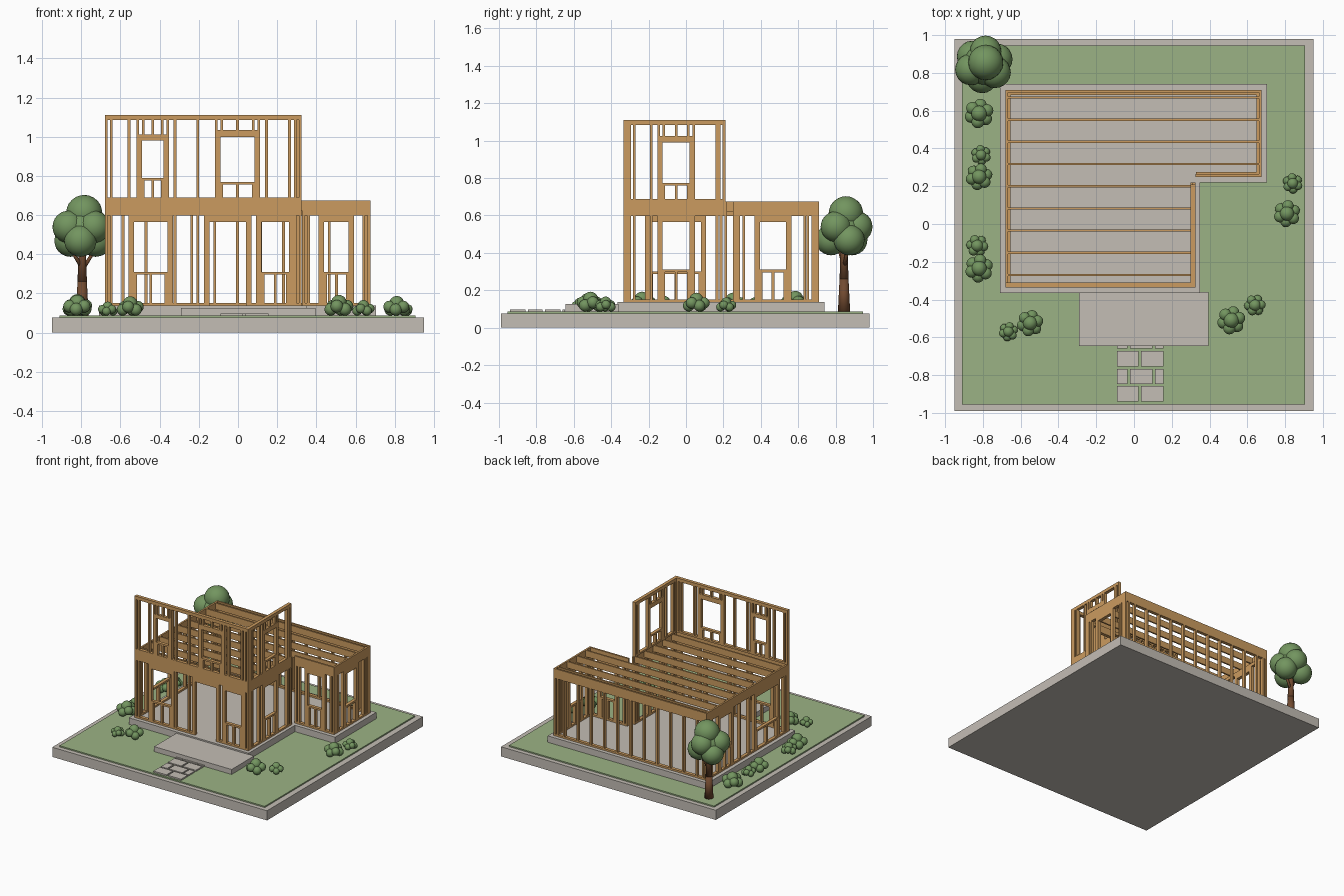
import bpy, bmesh, math, random
from mathutils import Vector, Matrix

if "Cube" in bpy.data.objects:
    bpy.data.objects.remove(bpy.data.objects["Cube"])

random.seed(4)


def material(name, rgb):
    m = bpy.data.materials.new(name)
    m.diffuse_color = (*rgb, 1)
    m.use_nodes = True
    m.node_tree.nodes["Principled BSDF"].inputs["Base Color"].default_value = m.diffuse_color
    return m


CONCRETE = material("concrete", (0.55, 0.51, 0.46))
GRASS = material("grass", (0.33, 0.45, 0.235))
WOOD = material("timber", (0.60, 0.33, 0.115))
LEAF = material("foliage", (0.17, 0.30, 0.115))
BARK = material("bark", (0.17, 0.07, 0.03))


def finish(name, bm, mat, smooth=False):
    me = bpy.data.meshes.new(name)
    bm.to_mesh(me)
    bm.free()
    me.materials.append(mat)
    if smooth:
        me.shade_smooth()
    ob = bpy.data.objects.new(name, me)
    bpy.context.collection.objects.link(ob)
    return ob


def add_box(bm, x0, x1, y0, y1, z0, z1):
    m = Matrix.Translation(((x0 + x1) / 2, (y0 + y1) / 2, (z0 + z1) / 2))
    m = m @ Matrix.Diagonal((x1 - x0, y1 - y0, z1 - z0, 1))
    bmesh.ops.create_cube(bm, size=1, matrix=m)


def boxes(name, mat, *dims):
    bm = bmesh.new()
    for d in dims:
        add_box(bm, *d)
    return finish(name, bm, mat)


# Ground, house slab, patio
boxes("base", CONCRETE, (-0.95, 0.95, -0.99, 0.98, 0, 0.077))
boxes("lawn", GRASS, (-0.91, 0.905, -0.955, 0.945, 0.07, 0.087))
bm = bmesh.new()
outline = [(-0.71, -0.365), (0.35, -0.365), (0.35, 0.22), (0.705, 0.22), (0.705, 0.74), (-0.71, 0.74)]
face = bm.faces.new([bm.verts.new((x, y, 0.08)) for x, y in outline])
top = bmesh.ops.extrude_face_region(bm, geom=[face])["geom"]
bmesh.ops.translate(bm, vec=(0, 0, 0.058), verts=[v for v in top if isinstance(v, bmesh.types.BMVert)])
bmesh.ops.recalc_face_normals(bm, faces=bm.faces)
finish("house_slab", bm, CONCRETE)
boxes("patio", CONCRETE, (-0.29, 0.395, -0.645, -0.36, 0.08, 0.127))

# Paver path in running bond
pavers = []
for i, (y0, y1) in enumerate([(-0.94, -0.858), (-0.846, -0.768), (-0.754, -0.672), (-0.66, -0.646)]):
    cuts = [(-0.09, 0.025), (0.038, 0.155)] if i % 2 == 0 else [(-0.09, -0.034), (-0.02, 0.098), (0.11, 0.155)]
    pavers += [(a, b, y0, y1, 0.08, 0.098) for a, b in cuts]
boxes("path_pavers", CONCRETE, *pavers)

# Framed walls
S = 0.014      # timber thickness
D = 0.026      # wall depth
STEP = 0.117   # stud spacing


def wall(name, axis, a0, a1, c, z0, z1, openings=(), first=None):
    """Stud wall along an axis; openings are (start, end, sill height or None, header bottom, header top)."""
    bm = bmesh.new()

    def piece(p0, p1, q0, q1):
        if axis == "x":
            add_box(bm, p0, p1, c, c + D, q0, q1)
        else:
            add_box(bm, c, c + D, p0, p1, q0, q1)

    low, high = z0 + S, z1 - 2 * S + 0.002
    doors = [o for o in openings if o[2] is None]
    start = a0
    for o in doors:                       # bottom plate broken by doors
        piece(start, o[0], z0, low)
        start = o[1]
    piece(start, a1, z0, low)
    piece(a0, a1, high, (high + z1) / 2)  # double top plate
    piece(a0, a1, (high + z1) / 2, z1)
    for p in (a0, a0 + 0.026, a1 - S, a1 - 0.026 - S):
        piece(p, p + S, low, high)
    p = first if first is not None else a0 + STEP
    while p < a1 - 0.05:
        hit = [o for o in openings if o[0] - 0.03 < p + S / 2 < o[1] + 0.03]
        if not hit:
            piece(p, p + S, low, high)
        p += STEP
    for s, e, sill, h0, h1 in openings:
        for k in (s - 2 * S, e + S):      # king studs
            piece(k, k + S, low, high)
        for k in (s - S, e):              # jack studs
            piece(k, k + S, low, h0)
        piece(s - S, e + S, h0, min(h1, high))
        mids = (s, (s + e - S) / 2, e - S)
        if sill:
            piece(s, e, sill - S, sill)
            for k in mids:
                piece(k, k + S, low, sill - S)
        if h1 < high - 0.01:
            for k in mids:
                piece(k, k + S, h1, high)
    return finish(name, bm, WOOD)


Z0, Z1, Z2, Z3 = 0.138, 0.624, 0.675, 1.11
H = (0.565, 0.598)
wall("front_wall", "x", -0.68, 0.325, -0.335, Z0, Z1,
     [(-0.53, -0.36, 0.31, *H), (-0.145, 0.04, None, *H), (0.12, 0.26, 0.31, *H)])
wall("left_wall", "y", -0.309, 0.684, -0.68, Z0, Z1,
     [(-0.19, 0.08, 0.30, *H), (0.395, 0.535, 0.31, *H)])
wall("right_wall", "y", -0.309, 0.22, 0.299, Z0, Z1, [(-0.125, 0.02, 0.312, *H)])
wall("wing_front_wall", "x", 0.327, 0.675, 0.25, Z0, Z1, [(0.44, 0.565, 0.31, *H)])
wall("wing_right_wall", "y", 0.276, 0.684, 0.649, Z0, Z1, [(0.395, 0.535, 0.31, *H)])
wall("back_wall", "x", -0.68, 0.675, 0.684, Z0, Z1, first=-0.594)
wall("upper_front_wall", "x", -0.68, 0.325, -0.335, Z2, Z3,
     [(-0.49, -0.38, 0.79, 0.98, 1.01), (-0.09, 0.085, 0.77, 0.998, 1.035)])
wall("upper_right_wall", "y", -0.309, 0.21, 0.299, Z2, Z3, [(-0.125, 0.02, 0.775, 0.99, 1.025)])

# Floor rim and joists
R0, R1 = Z1, Z2
boxes("rim_joists", WOOD,
      (-0.68, 0.325, -0.335, -0.321, R0, R1),
      (-0.68, -0.666, -0.321, 0.697, R0, R1),
      (0.311, 0.325, -0.321, 0.22, R0, R1),
      (0.325, 0.675, 0.25, 0.264, R0, R1),
      (0.661, 0.675, 0.264, 0.697, R0, R1),
      (-0.68, 0.675, 0.697, 0.71, R0, R1))
joists = []
for i in range(9):
    y = -0.27 + i * 0.1175
    joists.append((-0.666, 0.661 if y > 0.25 else 0.311, y - 0.006, y + 0.006, R0, R1))
boxes("floor_joists", WOOD, *joists)


# Planting
def add_ball(bm, centre, r, sub=3):
    bmesh.ops.create_icosphere(bm, subdivisions=sub, radius=r, matrix=Matrix.Translation(centre))


def bush(i, x, y, r):
    bm = bmesh.new()
    base = Vector((x, y, 0.087))
    turn = random.random() * 6
    add_ball(bm, base + Vector((0, 0, r * 0.85)), r * 0.52)
    for k in range(6):
        a = turn + k * math.tau / 6
        h = 0.42 + 0.2 * (k % 2)
        add_ball(bm, base + Vector((math.cos(a) * r * 0.56, math.sin(a) * r * 0.56, r * h)), r * 0.42)
    finish(f"bush_{i}", bm, LEAF, True)


for i, b in enumerate([(-0.82, 0.585, 0.08), (-0.81, 0.365, 0.054), (-0.82, 0.25, 0.073),
                       (-0.83, -0.115, 0.06), (-0.82, -0.235, 0.077), (-0.665, -0.57, 0.052),
                       (-0.55, -0.525, 0.072), (0.84, 0.215, 0.055), (0.81, 0.055, 0.073),
                       (0.515, -0.51, 0.077), (0.64, -0.43, 0.058)]):
    bush(i + 1, *b)


def add_limb(bm, a, b, r0, r1):
    a, b = Vector(a), Vector(b)
    rot = (b - a).to_track_quat("Z", "Y").to_matrix().to_4x4()
    bmesh.ops.create_cone(bm, cap_ends=True, segments=12, radius1=r0, radius2=r1, depth=(b - a).length,
                          matrix=Matrix.Translation((a + b) / 2) @ rot)


bm = bmesh.new()
TX, TY = -0.795, 0.845
add_limb(bm, (TX, TY, 0.08), (TX, TY, 0.26), 0.033, 0.024)
add_limb(bm, (TX, TY, 0.26), (TX, TY, 0.5), 0.024, 0.016)
add_limb(bm, (TX, TY, 0.32), (TX + 0.07, TY + 0.02, 0.43), 0.011, 0.008)
add_limb(bm, (TX, TY, 0.33), (TX - 0.06, TY - 0.03, 0.43), 0.011, 0.008)
finish("tree_trunk", bm, BARK, True)

bm = bmesh.new()
add_ball(bm, (TX, TY, 0.52), 0.11)
add_ball(bm, (TX + 0.01, TY + 0.01, 0.61), 0.093)
for k in range(6):
    a = 0.4 + k * math.tau / 6
    add_ball(bm, (TX + math.cos(a) * 0.075, TY + math.sin(a) * 0.07, 0.47 + 0.07 * (k % 2)), 0.083)
finish("tree_canopy", bm, LEAF, True)
